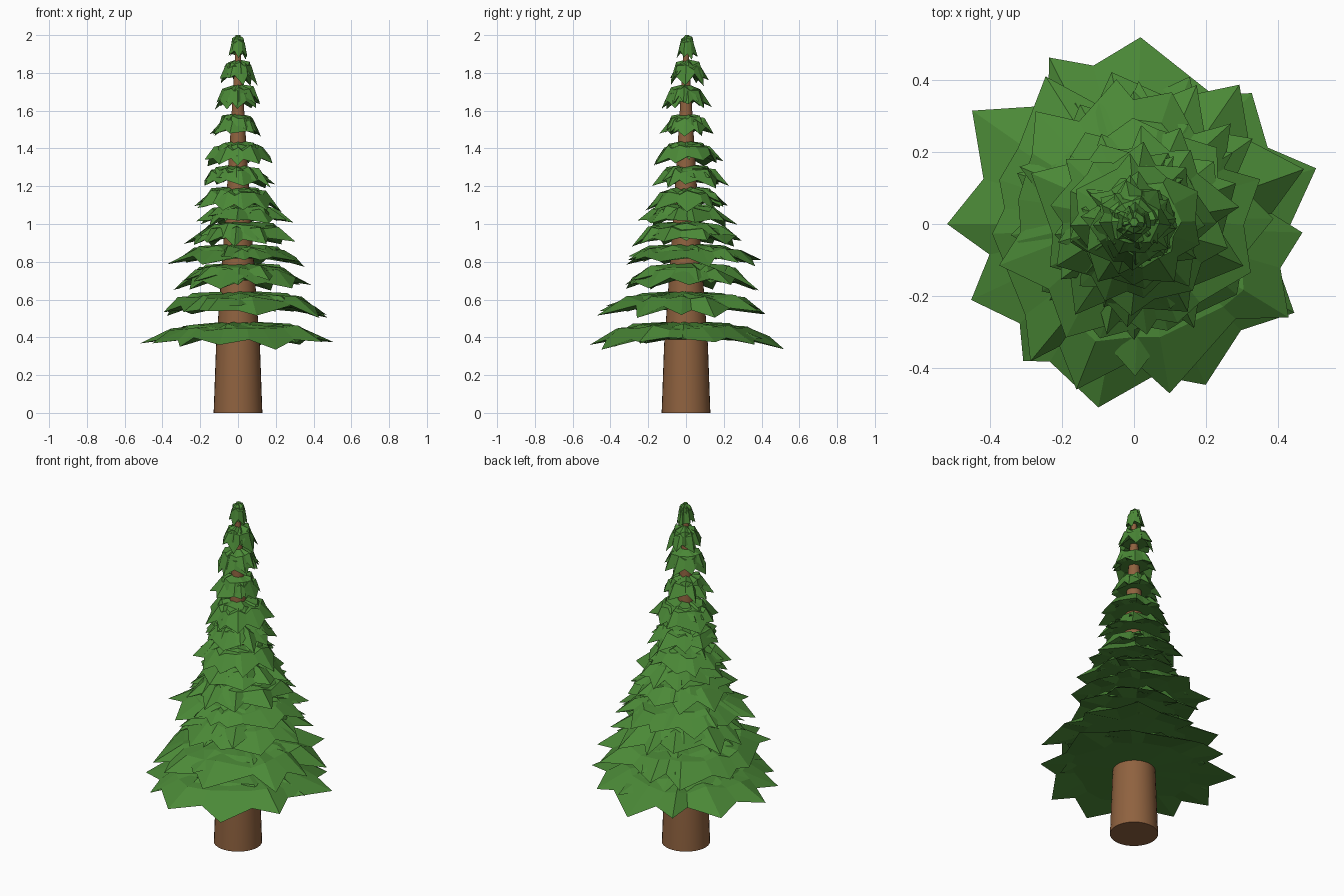
import bpy, bmesh, math, random

random.seed(7)
if "Cube" in bpy.data.objects:
    bpy.data.objects.remove(bpy.data.objects["Cube"])


def material(name, rgb):
    m = bpy.data.materials.new(name)
    m.use_nodes = True
    m.diffuse_color = (*rgb, 1)
    m.node_tree.nodes["Principled BSDF"].inputs["Base Color"].default_value = (*rgb, 1)
    return m


needles = material("needle green", (0.07, 0.25, 0.038))
bark = material("bark brown", (0.275, 0.122, 0.05))


def finish(name, bm, mat):
    bmesh.ops.recalc_face_normals(bm, faces=bm.faces)
    mesh = bpy.data.meshes.new(name)
    bm.to_mesh(mesh)
    bm.free()
    mesh.materials.append(mat)
    obj = bpy.data.objects.new(name, mesh)
    bpy.context.collection.objects.link(obj)
    return obj


def add_rings(bm, rings, caps=False):
    """Skin consecutive closed rings of points with quads."""
    loops = [[bm.verts.new(p) for p in ring] for ring in rings]
    for a, b in zip(loops, loops[1:]):
        for i in range(len(a)):
            j = (i + 1) % len(a)
            bm.faces.new((a[i], a[j], b[j], b[i]))
    if caps:
        bm.faces.new(loops[0])
        bm.faces.new(loops[-1])


def polar(angle, r, z):
    return (r * math.cos(angle), r * math.sin(angle), z)


# Trunk: tapered and smooth round
SIDES = 32
profile = [(0.129, 0), (0.116, 0.36), (0.098, 0.6), (0.07, 1.0), (0.033, 1.6), (0.012, 1.95)]
bm = bmesh.new()
add_rings(bm, [[polar(math.tau * i / SIDES, r, z) for i in range(SIDES)] for r, z in profile], True)
trunk = finish("trunk", bm, bark)
bpy.context.view_layer.objects.active = trunk
trunk.select_set(True)
bpy.ops.object.shade_smooth_by_angle(angle=math.radians(40))
trunk.select_set(False)


def add_skirt(bm, tips, top, drop, notch):
    """Umbrella-shaped jagged skirt with a flat base; tips is a list of (angle, radius)."""
    size = sum(r for a, r in tips) / len(tips)
    core, shoulder, edge, under = [], [], [], []
    for k, (a, r) in enumerate(tips):
        a_next = tips[(k + 1) % len(tips)][0]
        gap = (a_next - a) % math.tau
        for is_tip, ang in ((True, a), (False, a + gap * random.uniform(0.25, 0.75))):
            reach = r if is_tip else size * notch * random.uniform(0.92, 1.06)
            fall = drop * (random.uniform(0.72, 1.08) if is_tip else random.uniform(0.52, 0.75))
            # ridges run along the tips, shallow valleys between them
            lift = random.uniform(0.08, 0.25) if is_tip else random.uniform(0.18, 0.38)
            mid = size * random.uniform(0.58, 0.74)
            core.append(polar(ang, size * 0.1, top))
            shoulder.append(polar(ang, mid, top - drop * lift))
            edge.append(polar(ang, reach, top - fall))
            under.append(polar(ang, mid * 0.95, top - drop * 0.64))
    hollow = [(x, y, top - drop * 0.66) for x, y, z in core]
    add_rings(bm, [core, shoulder, edge, under, hollow, core])


def random_tips(count, radius):
    start = random.uniform(0, math.tau)
    return [(start + math.tau * (k + random.uniform(-0.3, 0.3)) / count,
             radius * random.uniform(0.84, 1.06)) for k in range(count)]


# Lowest tier follows a particular star outline: degrees, radius
star = [(17, 0.53), (48, 0.49), (88, 0.52), (117, 0.52), (145, 0.55), (180, 0.52),
        (205, 0.5), (231, 0.49), (259, 0.52), (294, 0.49), (331, 0.51)]

# Tiers: top height, droop, radius, tip count, sideways shift (x, y)
tiers = [(0.485, 0.13, 0.5, 11, 0, 0), (0.645, 0.125, 0.475, 11, 0.02, -0.01),
         (0.795, 0.13, 0.385, 11, 0.02, 0.02), (0.895, 0.105, 0.375, 11, -0.01, 0.025),
         (1.015, 0.12, 0.325, 10, 0.015, 0.01), (1.11, 0.11, 0.265, 10, 0.02, 0),
         (1.2, 0.12, 0.24, 10, -0.01, 0.01), (1.315, 0.11, 0.21, 9, -0.01, 0.015),
         (1.44, 0.12, 0.188, 9, 0.005, 0), (1.585, 0.12, 0.14, 8, -0.005, 0),
         (1.74, 0.125, 0.132, 8, 0, 0), (1.87, 0.12, 0.108, 7, 0, 0.01),
         (2.0, 0.125, 0.056, 6, 0, 0.005)]

for n, (top, drop, radius, count, dx, dy) in enumerate(tiers):
    bm = bmesh.new()
    tips = [(math.radians(a), r) for a, r in star] if n == 0 else random_tips(count, radius)
    add_skirt(bm, tips, top - 0.01, drop, 0.84)
    # shorter overlapping layer of sprigs on top
    add_skirt(bm, random_tips(count, radius * 0.86), top, drop * 0.85, 0.82)
    if n == len(tiers) - 1:
        # close the tip of the tree
        add_rings(bm, [[polar(math.tau * i / 6, r, z) for i in range(6)]
                       for r, z in ((0.025, top - 0.04), (0.012, top))], True)
    bmesh.ops.translate(bm, verts=bm.verts, vec=(dx, dy, 0))
    finish(f"branch_tier_{n + 1}", bm, needles)
